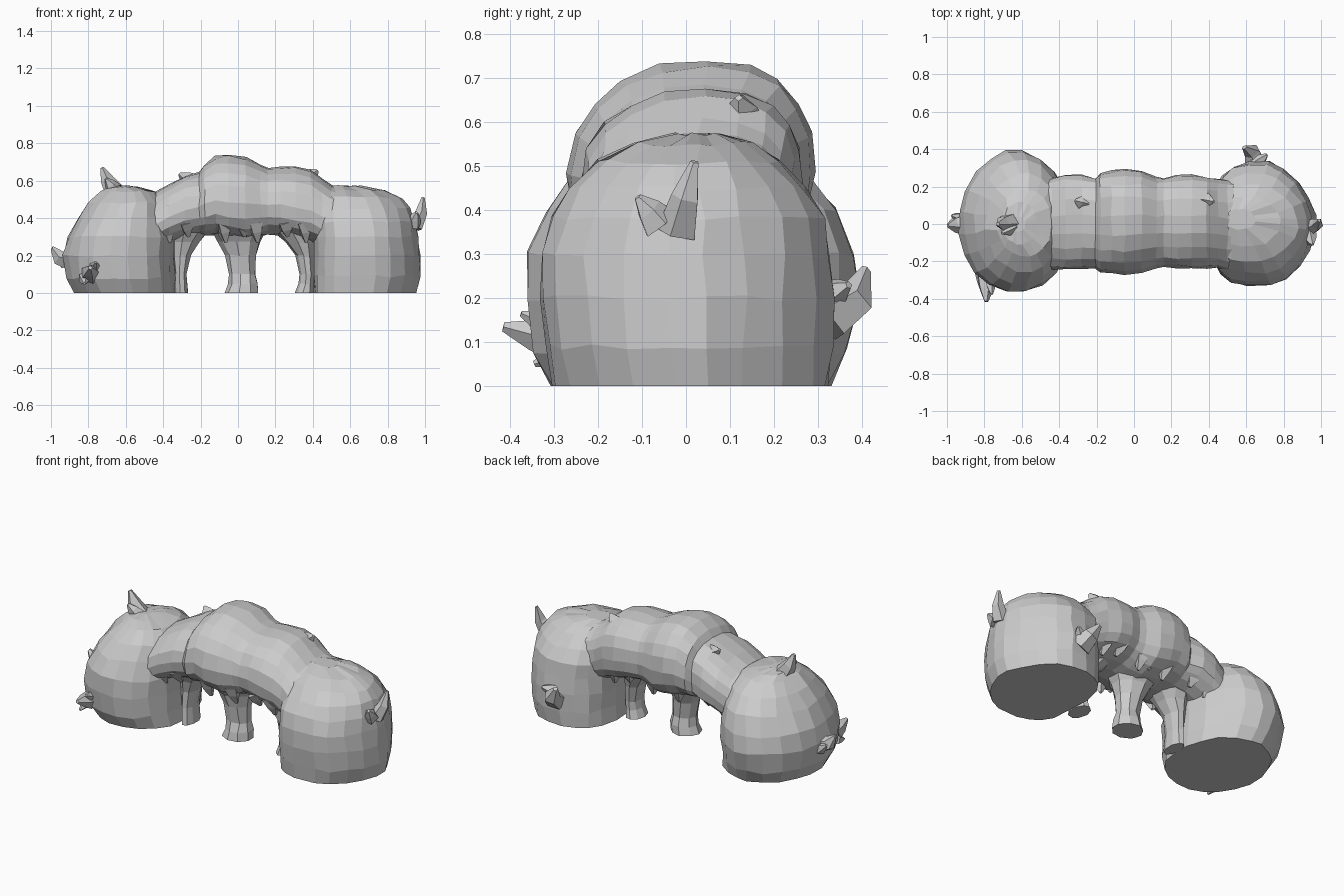
import bpy, math, random
from mathutils import Vector

random.seed(4)


def signed_pow(v, p):
    return math.copysign(abs(v) ** p, v)


def loft(name, rings, jitter=0.0):
    n = len(rings[0])
    verts = []
    for ring in rings:
        # small rings get less roughness so the caps stay clean
        j_max = min(jitter, (ring[0] - ring[n // 2]).length * 0.03)
        for p in ring:
            j = Vector([random.uniform(-j_max, j_max) for _ in range(3)])
            if p.z < 0.001:
                j.z = 0
            verts.append(p + j)
    faces = []
    for r in range(len(rings) - 1):
        for i in range(n):
            k = (i + 1) % n
            faces.append((r * n + i, r * n + k, (r + 1) * n + k, (r + 1) * n + i))
    faces.append(tuple(reversed(range(n))))
    last = (len(rings) - 1) * n
    faces.append(tuple(range(last, last + n)))
    mesh = bpy.data.meshes.new(name)
    mesh.from_pydata(verts, [], faces)
    mesh.update()
    ob = bpy.data.objects.new(name, mesh)
    bpy.context.collection.objects.link(ob)
    return ob


def flat_ring(z, x0, x1, y0, y1, n, e_left=1.0, e_right=1.0, skew=0.0):
    # superellipse; skew cuts the back corners and squares the front ones
    out = []
    for i in range(n):
        a = 2 * math.pi * (i + 0.5) / n
        c, s = math.cos(a), math.sin(a)
        e = (e_right if c > 0 else e_left) + math.copysign(skew, s)
        out.append(Vector(((x0 + x1) / 2 + (x1 - x0) / 2 * signed_pow(c, e),
                           (y0 + y1) / 2 + (y1 - y0) / 2 * signed_pow(s, e), z)))
    return out


def arch_ring(x, z0, z1, y0, y1, n=20):
    # domed top leaning to the back, flatter underside, widest below the middle
    mid = z0 + (z1 - z0) * 0.44
    out = []
    for i in range(n):
        a = 2 * math.pi * i / n
        s = math.sin(a)
        h = (z1 - mid) * signed_pow(s, 0.9) if s > 0 else (mid - z0) * signed_pow(s, 0.75)
        y = (y0 + y1) / 2 + (y1 - y0) / 2 * signed_pow(math.cos(a), 0.85) + 0.035 * max(s, 0) ** 2
        out.append(Vector((x, y, mid + h)))
    return out


def spike(name, base, tip, width, bend=(0, 0, 0), n=5):
    base, tip, bend = Vector(base), Vector(tip), Vector(bend)
    rot = (tip - base).to_track_quat('Z', 'Y')
    rings = []
    for t, w in ((0, 1.0), (0.5, 0.7), (1, 0.2)):
        c = base.lerp(tip, t) + bend * math.sin(math.pi * t)
        rings.append([c + rot @ Vector((math.cos(a) * width * w, math.sin(a) * width * w, 0))
                      for a in (2 * math.pi * i / n for i in range(n))])
    return loft(name, rings, width * 0.1)


# End boulders: z, x min, x max, y min, y max
left = [(0, -.88, -.33, -.31, .33), (.08, -.92, -.33, -.345, .365), (.2, -.94, -.335, -.37, .395),
        (.3, -.91, -.34, -.36, .385), (.4, -.855, -.36, -.32, .345), (.48, -.795, -.38, -.255, .275),
        (.54, -.73, -.44, -.18, .19), (.563, -.70, -.52, -.11, .12), (.572, -.66, -.58, -.04, .04)]
right = [(0, .41, .955, -.30, .325), (.09, .41, .98, -.32, .335), (.2, .41, .975, -.33, .34),
         (.3, .41, .965, -.33, .335), (.38, .41, .95, -.31, .32), (.45, .42, .925, -.265, .275),
         (.51, .43, .88, -.20, .215), (.55, .46, .79, -.12, .15), (.573, .50, .65, -.03, .08)]
loft("left_boulder", [flat_ring(*r, 20, 1.0, 1.0, 0.06) for r in left], 0.007)
loft("right_boulder", [flat_ring(*r, 20, 0.68, 1.14, 0.07) for r in right], 0.007)

# Segmented arch body: x, z bottom, z top, y min, y max
body = [(-.56, .25, .49, -.20, .21), (-.44, .23, .54, -.24, .25), (-.37, .27, .58, -.245, .265),
        (-.28, .30, .63, -.24, .265), (-.205, .31, .645, -.235, .245), (-.18, .31, .69, -.26, .275),
        (-.12, .31, .73, -.265, .285), (-.05, .29, .74, -.27, .29), (.04, .28, .725, -.26, .285),
        (.12, .30, .685, -.235, .25), (.16, .31, .672, -.23, .245), (.23, .31, .677, -.235, .26),
        (.31, .29, .677, -.24, .265), (.39, .27, .66, -.235, .25), (.45, .25, .61, -.235, .24),
        (.50, .24, .575, -.25, .24), (.56, .24, .56, -.24, .23), (.64, .24, .50, -.20, .20)]
loft("arch_body", [arch_ring(*r) for r in body], 0.005)

# Three legs that widen into the arch: z, x min, x max, y min, y max
legs = {
    "left_leg": [(0, -.34, -.265, -.095, .06), (.1, -.34, -.272, -.09, .05), (.2, -.35, -.25, -.09, .06),
                 (.27, -.36, -.205, -.11, .08), (.34, -.38, -.15, -.15, .13)],
    "centre_leg": [(0, -.07, .11, -.11, .055), (.05, -.055, .105, -.105, .05), (.1, -.045, .098, -.09, .04),
                   (.2, -.065, .10, -.10, .05), (.27, -.11, .125, -.12, .08), (.34, -.15, .16, -.16, .12)],
    "right_leg": [(0, .305, .41, -.12, .04), (.05, .325, .41, -.11, .03), (.1, .33, .41, -.11, .03),
                  (.2, .305, .41, -.11, .05), (.27, .25, .42, -.13, .08), (.34, .18, .43, -.16, .13)],
}
for name, rows in legs.items():
    loft(name, [flat_ring(*r, 9) for r in rows], 0.006)

# Ragged points hanging below the arch edges
for i, x in enumerate((-.38, -.28, -.08, .02, .09, .25, .35)):
    for side in (-1, 1):
        low = .30 if i % 2 else .27
        spike("hanging_point", (x, side * .185, .38), (x + .015, side * .16, low), .05, n=4)

# Pointed outgrowths on the boulders
spike("left_end_spike", (-.90, .0, .18), (-.995, -.01, .24), .06, (-.012, 0, -.02))
spike("left_end_spike_tip", (-.92, .03, .16), (-.975, .045, .20), .035)
spike("left_top_spike", (-.66, .01, .54), (-.727, .0, .67), .055, (-.008, 0, 0))
spike("left_top_side_spike", (-.66, -.02, .55), (-.705, -.05, .61), .045)
spike("left_front_knob", (-.79, -.28, .10), (-.79, -.415, .135), .055)
spike("left_front_knob_tip", (-.77, -.29, .13), (-.76, -.375, .165), .035)
spike("left_front_knob_low", (-.82, -.26, .08), (-.82, -.345, .05), .035)
spike("right_end_spike", (.94, -.02, .35), (.99, .02, .51), .048, (.015, 0, 0))
spike("right_end_side_spike", (.935, -.06, .37), (.955, -.11, .43), .045)
spike("right_back_horn", (.65, .31, .15), (.59, .41, .265), .065, (.01, .025, -.01))
spike("right_back_horn_tip", (.65, .32, .2), (.71, .37, .23), .045)
spike("arch_spike_left", (-.26, .11, .60), (-.315, .125, .635), .045, n=4)
spike("arch_spike_right", (.37, .13, .61), (.425, .12, .655), .05, n=4)
